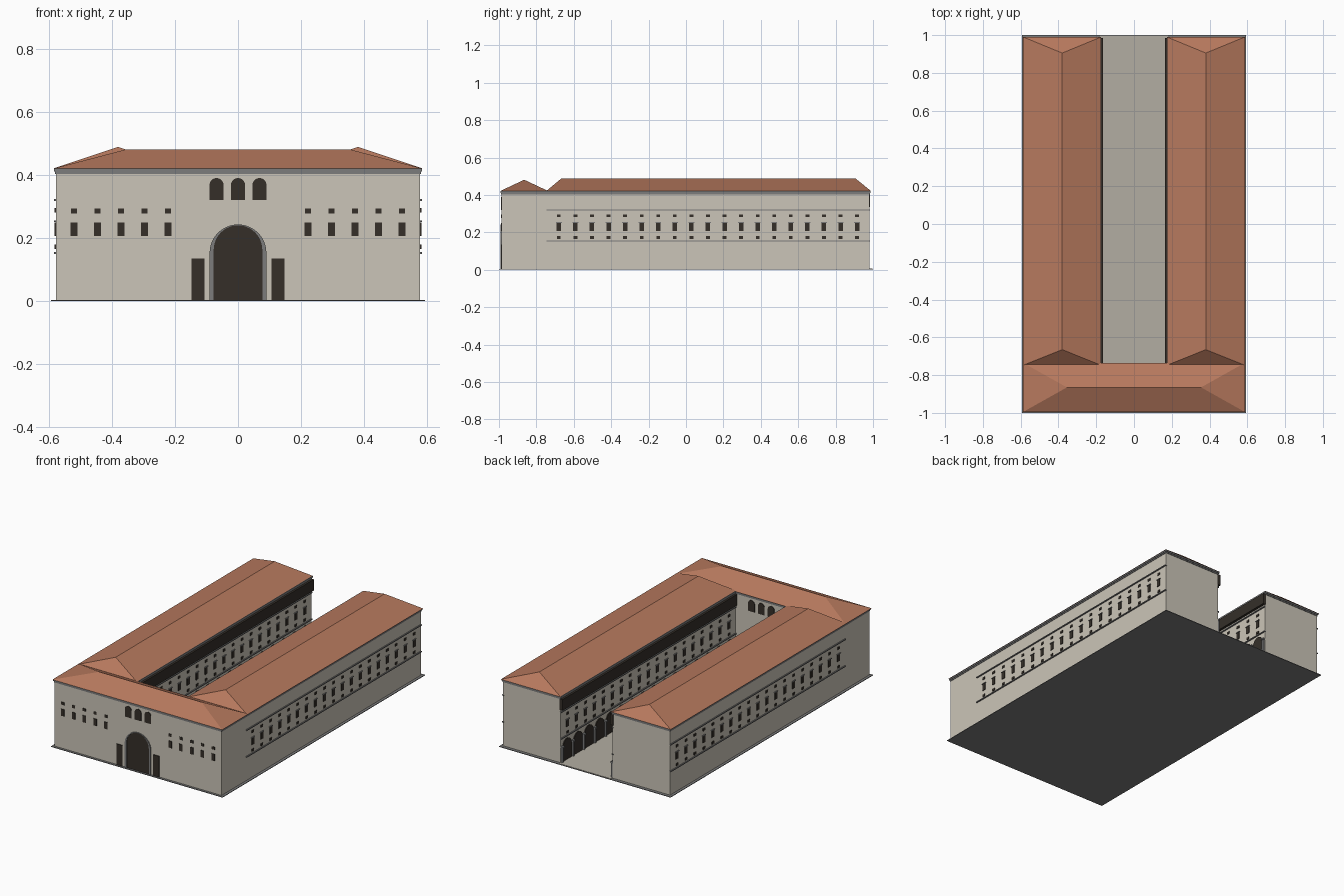
import bpy, bmesh, math
from mathutils import Vector

if "Cube" in bpy.data.objects:
    bpy.data.objects.remove(bpy.data.objects["Cube"])


def material(name, rgb):
    m = bpy.data.materials.new(name)
    m.diffuse_color = (*rgb, 1)
    m.use_nodes = True
    m.node_tree.nodes["Principled BSDF"].inputs["Base Color"].default_value = m.diffuse_color
    return m


STONE = material("stone", (0.60, 0.56, 0.48))
TRIM = material("dark_trim", (0.20, 0.20, 0.20))
TILE = material("roof_tile", (0.47, 0.19, 0.11))
DARK = material("dark_opening", (0.035, 0.028, 0.022))
PAVE = material("paving", (0.45, 0.42, 0.36))


class Part:
    """Collects simple solids into one named object."""

    def __init__(self, name, mat):
        self.name, self.mat, self.bm = name, mat, bmesh.new()

    def box(self, x0, x1, y0, y1, z0, z1):
        r = bmesh.ops.create_cube(self.bm, size=1)
        size = Vector((abs(x1 - x0), abs(y1 - y0), z1 - z0))
        mid = Vector((x0 + x1, y0 + y1, z0 + z1)) / 2
        for v in r["verts"]:
            v.co = Vector(a * b for a, b in zip(v.co, size)) + mid

    def prism(self, pts, offset):
        a = [self.bm.verts.new(p) for p in pts]
        b = [self.bm.verts.new(Vector(p) + Vector(offset)) for p in pts]
        n = len(a)
        self.bm.faces.new(a)
        self.bm.faces.new(b[::-1])
        for i in range(n):
            self.bm.faces.new((a[i], b[i], b[(i + 1) % n], a[(i + 1) % n]))

    def hip(self, x0, x1, y0, y1, z0, ridge):
        base = [self.bm.verts.new(p + (z0,)) for p in
                ((x0, y0), (x1, y0), (x1, y1), (x0, y1))]
        p, q = (self.bm.verts.new(r) for r in ridge)
        self.bm.faces.new(base[::-1])
        a, b, c, d = base
        if ridge[0][1] == ridge[1][1]:      # ridge along x
            faces = ((a, b, q, p), (b, c, q), (c, d, p, q), (d, a, p))
        else:                               # ridge along y
            faces = ((a, b, p), (b, c, q, p), (c, d, q), (d, a, p, q))
        for f in faces:
            self.bm.faces.new(f)

    def done(self):
        bmesh.ops.recalc_face_normals(self.bm, faces=self.bm.faces[:])
        me = bpy.data.meshes.new(self.name)
        self.bm.to_mesh(me)
        self.bm.free()
        me.materials.append(self.mat)
        bpy.context.collection.objects.link(bpy.data.objects.new(self.name, me))


def arch(c, half, z0, top, n=16):
    """Round-headed outline as (across, up) pairs."""
    s = top - half
    arc = [(c + half * math.cos(math.pi * i / n), s + half * math.sin(math.pi * i / n))
           for i in range(n + 1)]
    return [(c + half, z0)] + arc + [(c - half, z0)]


# Base slab and courtyard paving
p = Part("base_slab", TRIM)
p.box(-0.593, 0.593, -1, 1, 0, 0.004)
p.done()
p = Part("courtyard_paving", PAVE)
p.box(-0.18, 0.18, -0.745, 0.997, 0.003, 0.006)
p.done()

# Walls
p = Part("front_block", STONE)
p.box(-0.577, 0.577, -0.986, -0.745, 0.003, 0.41)
p.done()
p = Part("side_wings", STONE)
for s in (1, -1):
    p.box(s * 0.18, s * 0.577, -0.746, 0.981, 0.003, 0.41)
p.done()

# Eaves cornice in two steps
p = Part("cornice", TRIM)
for out, z0, z1 in ((0.003, 0.403, 0.411), (0.006, 0.411, 0.421)):
    p.box(-0.577 - out, 0.577 + out, -0.986 - out, -0.742, z0, z1)
    for s in (1, -1):
        p.box(s * (0.18 - out), s * (0.577 + out), -0.75, 0.981 + out, z0, z1)
p.done()

# Hipped roofs
p = Part("front_roof", TILE)
p.hip(-0.587, 0.587, -0.995, -0.735, 0.42, ((-0.355, -0.865, 0.481), (0.355, -0.865, 0.481)))
p.done()
p = Part("wing_roofs", TILE)
for s in (1, -1):
    x0, x1 = sorted((s * 0.174, s * 0.587))
    p.hip(x0, x1, -0.748, 0.99, 0.42, ((s * 0.38, -0.665, 0.489), (s * 0.38, 0.905, 0.489)))
p.done()

# Wing windows, lintels and string courses, outside and courtyard faces
win = Part("wing_windows", DARK)
trim = Part("wing_string_courses", TRIM)
for s in (1, -1):
    for wall, d in ((0.577, 1), (0.18, -1)):
        a, b = s * (wall - d * 0.004), s * (wall + d * 0.004)
        for i in range(19):
            y = -0.68 + i * 0.0886
            win.box(a, b, y - 0.012, y + 0.012, 0.207, 0.25)
            for z in (0.165, 0.281):
                win.box(a, b, y - 0.010, y + 0.010, z, z + 0.015)
            trim.box(a, s * (wall + d * 0.006), y - 0.016, y + 0.016, 0.251, 0.255)
        for z in (0.15, 0.317):
            trim.box(a, s * (wall + d * 0.007), -0.745, 0.983, z, z + 0.006)
win.done()
trim.done()

# Courtyard: dark top-floor gallery, ground arcade openings and pillars
gal = Part("upper_gallery", DARK)
arc = Part("arcade_openings", DARK)
pil = Part("arcade_pillars", TRIM)
N, STEP = 16, 0.107
for s in (1, -1):
    gal.box(s * 0.164, s * 0.185, -0.74, 0.984, 0.335, 0.404)
    for i in range(N):
        c = -0.685 + i * STEP
        outline = [(s * 0.184, u, v) for u, v in arch(c, 0.042, 0.004, 0.137, 10)]
        arc.prism(outline, (-s * 0.009, 0, 0))
    for i in range(N + 1):
        y = min(-0.7385 + i * STEP, 0.972)
        pil.box(s * 0.167, s * 0.182, y - 0.006, y + 0.006, 0.004, 0.10)
        pil.box(s * 0.164, s * 0.182, y - 0.009, y + 0.009, 0.095, 0.105)
for q in (gal, arc, pil):
    q.done()

# Front facade openings; the arches repeat on the courtyard face
p = Part("front_windows", DARK)
for s in (1, -1):
    for i in range(5):
        x = s * (0.222 + i * 0.0745)
        p.box(x - 0.011, x + 0.011, -0.989, -0.98, 0.207, 0.25)
        p.box(x - 0.010, x + 0.010, -0.989, -0.98, 0.277, 0.294)
p.done()
p = Part("side_doors", DARK)
for s in (1, -1):
    p.box(s * 0.107, s * 0.148, -0.99, -0.98, 0.004, 0.135)
p.done()
p = Part("arched_windows", DARK)
portal = Part("portal_opening", DARK)
frame = Part("portal_frame", TRIM)
outer, inner = arch(0, 0.090, 0.004, 0.243, 24), arch(0, 0.077, 0.004, 0.240, 24)
for y, d in ((-0.986, -1), (-0.745, 1)):
    start = y - d * 0.006
    for x in (-0.068, 0, 0.068):
        p.prism([(u, start, v) for u, v in arch(x, 0.0225, 0.32, 0.39)], (0, d * 0.009, 0))
    portal.prism([(u, start, v) for u, v in inner], (0, d * 0.0085, 0))
    for i in range(len(outer) - 1):
        quad = (outer[i], outer[i + 1], inner[i + 1], inner[i])
        frame.prism([(u, start, v) for u, v in quad], (0, d * 0.011, 0))
for q in (p, portal, frame):
    q.done()
